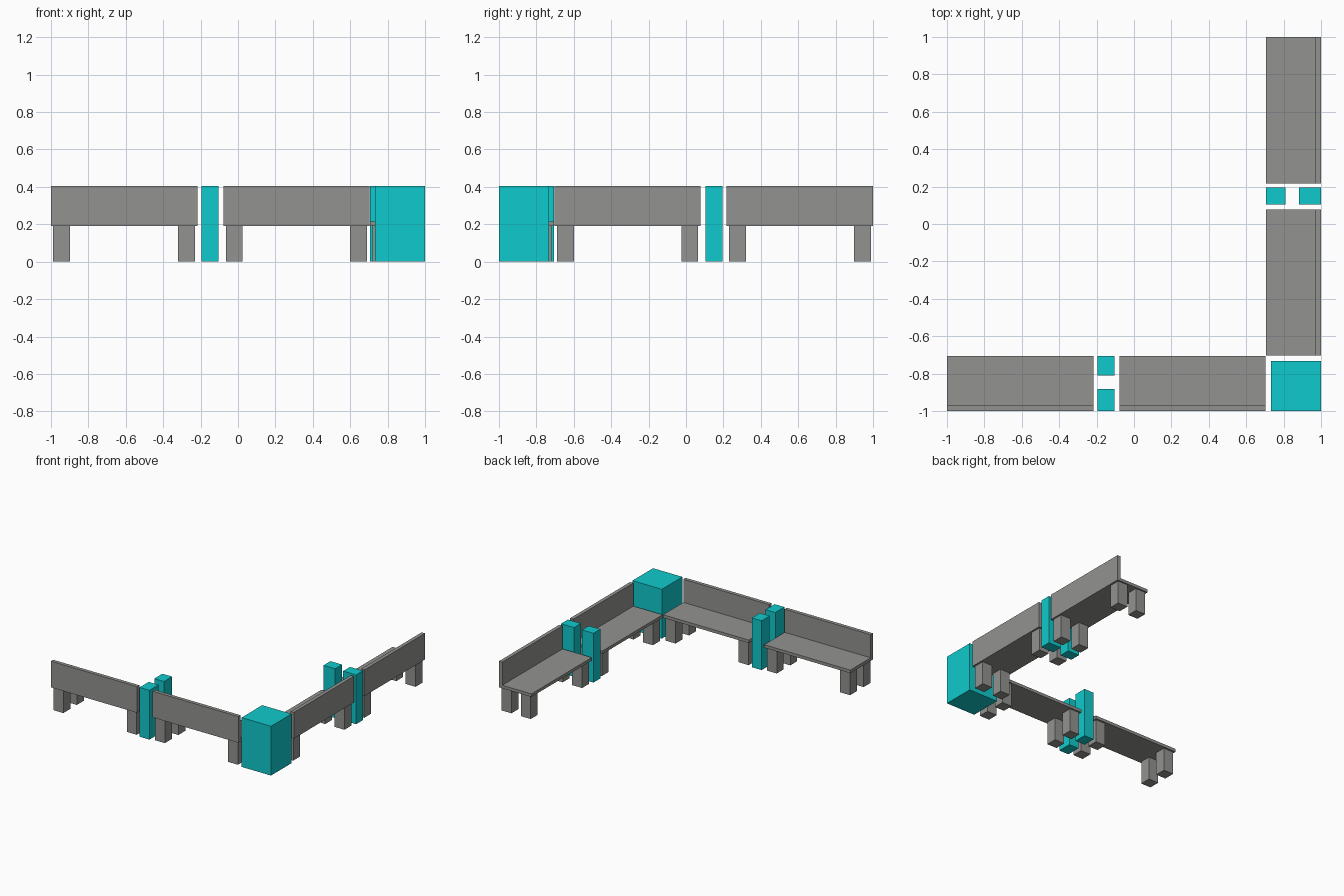
import bpy, bmesh

if "Cube" in bpy.data.objects:
    bpy.data.objects.remove(bpy.data.objects["Cube"])

def material(name, rgb):
    m = bpy.data.materials.new(name)
    m.diffuse_color = (*rgb, 1)
    m.use_nodes = True
    m.node_tree.nodes["Principled BSDF"].inputs["Base Color"].default_value = m.diffuse_color
    return m

GREY = material("warm grey", (0.29, 0.29, 0.28))
CYAN = material("bright cyan", (0.005, 0.59, 0.61))

def prism(name, profile, x0, x1, mat, side):
    """Extrude a (y, z) profile from x0 to x1; side=True reflects it onto the right-hand run."""
    bm = bmesh.new()
    place = (lambda x, y, z: (-y, -x, z)) if side else (lambda x, y, z: (x, y, z))
    face = bm.faces.new([bm.verts.new(place(x0, y, z)) for y, z in profile])
    moved = bmesh.ops.extrude_face_region(bm, geom=[face])["geom"]
    d = x1 - x0
    bmesh.ops.translate(bm, verts=[v for v in moved if isinstance(v, bmesh.types.BMVert)],
                        vec=(0, -d, 0) if side else (d, 0, 0))
    bmesh.ops.recalc_face_normals(bm, faces=bm.faces)
    mesh = bpy.data.meshes.new(name)
    bm.to_mesh(mesh)
    bm.free()
    mesh.materials.append(mat)
    bpy.context.collection.objects.link(bpy.data.objects.new(name, mesh))

def box(name, x0, x1, y0, y1, z0, z1, mat, side=False):
    prism(name, [(y0, z0), (y1, z0), (y1, z1), (y0, z1)], x0, x1, mat, side)

TOP, SEAT_TOP, SEAT_LOW = 0.405, 0.215, 0.19
BACK, FRONT = -1.0, -0.705

# L-shaped seat and backrest section
bench_profile = [(BACK, SEAT_LOW), (FRONT, SEAT_LOW), (FRONT, SEAT_TOP),
                 (-0.97, SEAT_TOP), (-0.97, TOP), (BACK, TOP)]

# Two runs of seating, mirrored across the corner diagonal
for side in (False, True):
    run = "right" if side else "front"
    for label, x0, x1 in (("outer", -1.0, -0.217), ("inner", -0.077, 0.703)):
        prism(f"{run}_{label}_bench", bench_profile, x0, x1, GREY, side)
        # Four legs under each bench
        for i, lx in enumerate((x0 + 0.012, x1 - 0.104)):
            for j, ly in enumerate((-0.985, -0.81)):
                box(f"{run}_{label}_leg_{i}{j}", lx, lx + 0.09, ly, ly + 0.09,
                    0, SEAT_LOW, GREY, side)
    # Pair of posts between the benches
    box(f"{run}_back_post", -0.194, -0.105, BACK, -0.882, 0, TOP, CYAN, side)
    box(f"{run}_front_post", -0.194, -0.105, -0.81, FRONT, 0, TOP, CYAN, side)

# Corner block joining the runs
box("corner_block", 0.733, 1.0, -1.0, -0.733, 0, TOP, CYAN)
